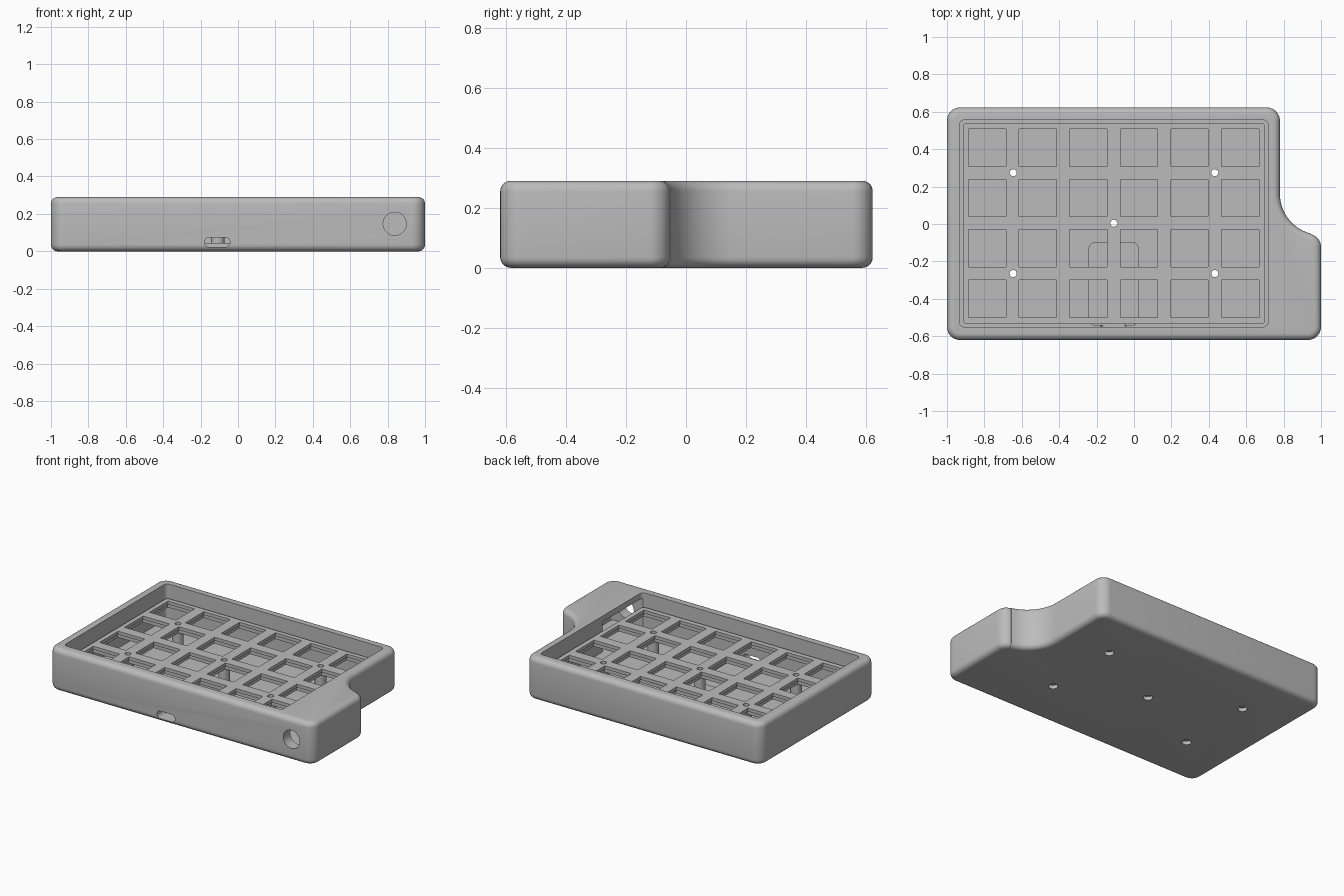
import bpy, bmesh, math

if "Cube" in bpy.data.objects:
    bpy.data.objects.remove(bpy.data.objects["Cube"])

grey = bpy.data.materials.new("plain_grey")
grey.diffuse_color = (0.5, 0.5, 0.5, 1)
grey.use_nodes = True
grey.node_tree.nodes["Principled BSDF"].inputs["Base Color"].default_value = grey.diffuse_color


def loft(name, loops):
    """Closed solid through equal-length loops of 3D points."""
    bm = bmesh.new()
    rings = [[bm.verts.new(p) for p in loop] for loop in loops]
    n = len(rings[0])
    for a, b in zip(rings, rings[1:]):
        for i in range(n):
            j = (i + 1) % n
            bm.faces.new((a[i], a[j], b[j], b[i]))
    bm.faces.new(rings[0][::-1])
    bm.faces.new(rings[-1])
    bmesh.ops.recalc_face_normals(bm, faces=bm.faces)
    mesh = bpy.data.meshes.new(name)
    bm.to_mesh(mesh)
    bm.free()
    mesh.materials.append(grey)
    ob = bpy.data.objects.new(name, mesh)
    bpy.context.collection.objects.link(ob)
    return ob


def arc(cx, cy, r, a0, a1, n=8):
    angles = [math.radians(a0 + (a1 - a0) * i / n) for i in range(n + 1)]
    return [(cx + r * math.cos(a), cy + r * math.sin(a)) for a in angles]


def rounded(x0, x1, y0, y1, r, n=6):
    return (arc(x1 - r, y0 + r, r, -90, 0, n) + arc(x1 - r, y1 - r, r, 0, 90, n)
            + arc(x0 + r, y1 - r, r, 90, 180, n) + arc(x0 + r, y0 + r, r, 180, 270, n))


def prism(name, pts, lo, hi, axis="z"):
    """Extrude a 2D profile along z, or along y with the profile in x and z."""
    place = (lambda p, t: (p[0], p[1], t)) if axis == "z" else (lambda p, t: (p[0], t, p[1]))
    return loft(name, [[place(p, t) for p in pts] for t in (lo, hi)])


def rect(cx, cy, s):
    return [(cx - s, cy - s), (cx + s, cy - s), (cx + s, cy + s), (cx - s, cy + s)]


def circle(cx, cy, r, n=24):
    return arc(cx, cy, r, 0, 360 * (n - 1) / n, n - 1)


def cut(ob, tool, operation="DIFFERENCE"):
    mod = ob.modifiers.new("cut", "BOOLEAN")
    mod.operation, mod.solver, mod.object = operation, "EXACT", tool
    bpy.context.view_layer.objects.active = ob
    bpy.ops.object.modifier_apply(modifier=mod.name)
    bpy.data.objects.remove(tool, do_unlink=True)


def outline(d):
    """Case footprint inset by d: rounded box with a scooped back right corner."""
    r = 0.07 - d
    turn = math.degrees(math.atan2(0.285, 0.07))
    return (arc(0.93, -0.55, r, -90, 0) + arc(0.93, -0.123, r, 0, turn)
            + arc(1.0, 0.162, 0.22 + d, turn - 180, -180, 14)
            + arc(0.71, 0.553, r, 0, 90) + arc(-0.93, 0.553, r, 90, 180)
            + arc(-0.93, -0.55, r, 180, 270))


H, FLOOR, PLATE_TOP, F = 0.29, 0.045, 0.2, 0.035
KEYS = [(-0.784 + 0.2702 * i, -0.4 + 0.2695 * j) for i in range(6) for j in range(4)]
SCREWS = [(-0.646, 0.274), (0.432, 0.274), (-0.108, 0.004), (-0.646, -0.265), (0.432, -0.265)]

# case body with rounded top and bottom edges
steps = [math.radians(90 * i / 5) for i in range(6)]
levels = [(F * (1 - math.sin(a)), F * (1 - math.cos(a))) for a in steps]
levels += [(F * (1 - math.cos(a)), H - F * (1 - math.sin(a))) for a in steps]
case = loft("case", [[(x, y, z) for x, y in outline(d)] for d, z in levels])

# main cavity, side compartment and controller pocket
cut(case, prism("cavity", rounded(-0.932, 0.716, -0.55, 0.556, 0.025), FLOOR, 0.4))
cut(case, prism("compartment", rounded(0.65, 0.94, -0.545, -0.122, 0.02), FLOOR, 0.25))
cut(case, prism("pocket", rounded(-0.24, 0.022, -0.54, -0.1, 0.03), 0.022, 0.1))

# port slot and round jack hole through the front wall
cut(case, prism("slot", rounded(-0.178, -0.042, 0.022, 0.075, 0.026), -0.7, -0.5, "y"))
cut(case, prism("jack_hole", circle(0.838, 0.147, 0.062, 32), -0.7, -0.5, "y"))

# standoffs, then screw holes with wider mouths below
for x, y in SCREWS:
    cut(case, prism("standoff", circle(x, y, 0.036), 0.03, PLATE_TOP - 0.05), "UNION")
    cut(case, prism("screw_hole", circle(x, y, 0.019), -0.1, 0.4))
    cut(case, prism("screw_mouth", circle(x, y, 0.03), -0.1, 0.025))

# switch plate with undercut square key holes
plate = prism("switch_plate", rounded(-0.915, 0.7, -0.535, 0.54, 0.02), PLATE_TOP - 0.05, PLATE_TOP)
for x, y in KEYS:
    cut(plate, prism("key_hole", rect(x, y, 0.1), 0, 0.4))
    cut(plate, prism("key_undercut", rect(x, y, 0.112), 0, PLATE_TOP - 0.022))
for x, y in SCREWS:
    cut(plate, prism("plate_hole", circle(x, y, 0.019), 0, 0.4))

# smooth rounded surfaces, sharp edges kept
for ob in (case, plate):
    bpy.ops.object.select_all(action="DESELECT")
    ob.select_set(True)
    bpy.context.view_layer.objects.active = ob
    bpy.ops.object.shade_smooth_by_angle(angle=math.radians(30))
